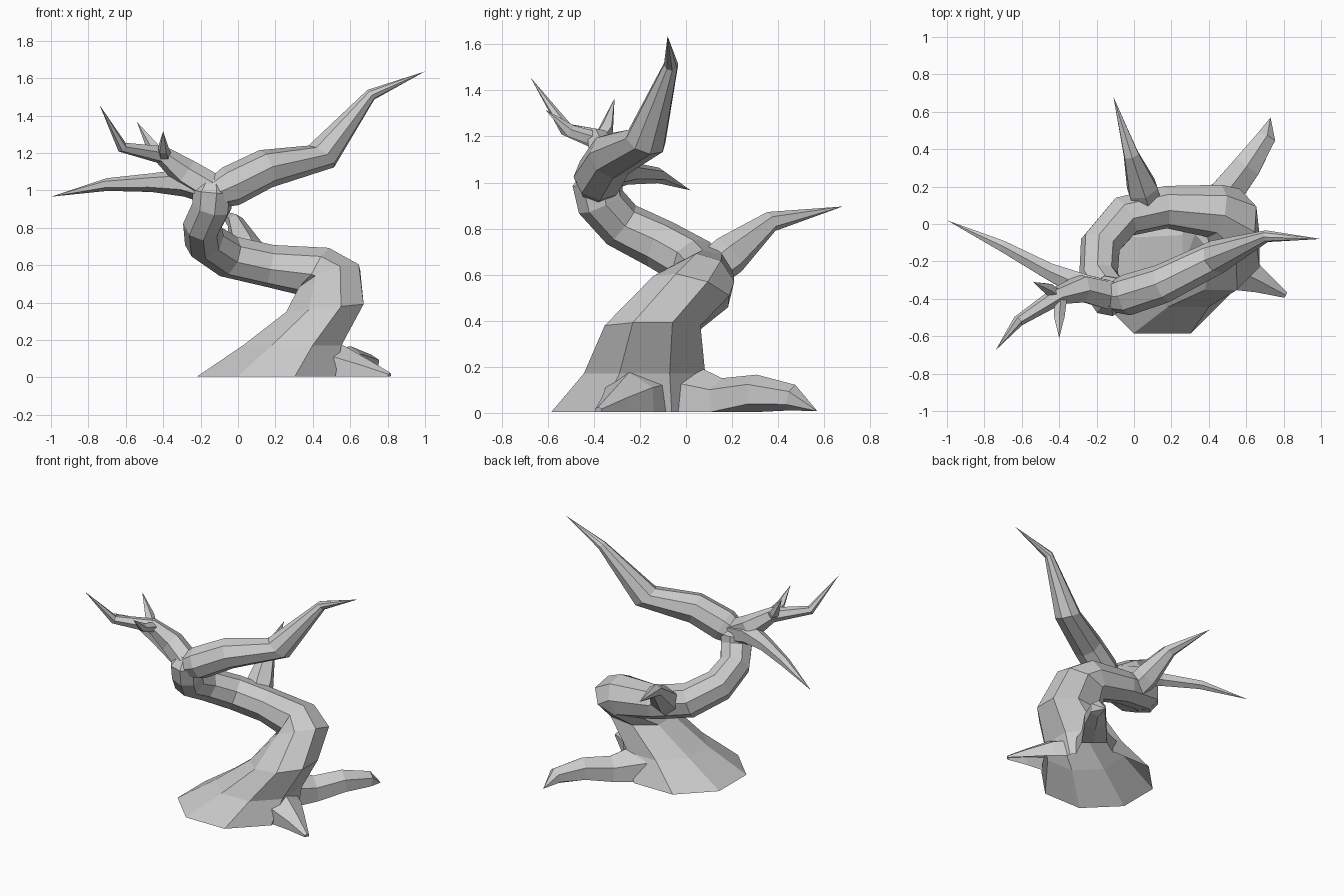
import bpy, bmesh, math
from mathutils import Vector

if "Cube" in bpy.data.objects:
    bpy.data.objects.remove(bpy.data.objects["Cube"])

FLOOR = 0.008


def tube(name, rings, sides=6, normals=None, spin=0.0):
    """Faceted limb through (x, y, z, radius) rings; radius 0 makes a point."""
    normals = normals or {}
    pts = [Vector(r[:3]) for r in rings]
    last = len(pts) - 1
    bm = bmesh.new()
    prev_n, side, loops = None, None, []
    for i, p in enumerate(pts):
        if i in normals:
            n = Vector(normals[i]).normalized()
        else:
            a = (p - pts[i - 1]).normalized() if i > 0 else Vector()
            b = (pts[i + 1] - p).normalized() if i < last else Vector()
            n = (a + b).normalized()
        if side is None:
            ref = Vector((0, 0, 1)) if abs(n.z) < 0.9 else Vector((1, 0, 0))
            side = (ref - n * ref.dot(n)).normalized()
        else:
            side = prev_n.rotation_difference(n) @ side
            side = (side - n * side.dot(n)).normalized()
        prev_n = n
        up = n.cross(side)
        r = rings[i][3]
        loop = []
        for k in range(1 if r == 0 else sides):
            a = 2 * math.pi * k / sides + spin
            co = p + (side * math.cos(a) + up * math.sin(a)) * r
            co.z = max(co.z, FLOOR)
            loop.append(bm.verts.new(co))
        loops.append(loop)
    for A, B in zip(loops, loops[1:]):
        for k in range(sides):
            j = (k + 1) % sides
            if len(B) == 1:
                bm.faces.new((A[k], A[j], B[0]))
            else:
                bm.faces.new((A[k], A[j], B[j], B[k]))
    bm.faces.new(loops[0][::-1])
    if len(loops[-1]) > 1:
        bm.faces.new(loops[-1])
    bmesh.ops.recalc_face_normals(bm, faces=bm.faces)
    mesh = bpy.data.meshes.new(name)
    bm.to_mesh(mesh)
    bm.free()
    ob = bpy.data.objects.new(name, mesh)
    bpy.context.collection.objects.link(ob)
    return ob


# Spiralling trunk: flared foot, sharp bend, loop round the back, rise to the fork
trunk = tube("tree_trunk", [
    (0.15, -0.215, 0.008, 0.40),
    (0.29, -0.18, 0.175, 0.285),
    (0.465, -0.145, 0.375, 0.225),
    (0.49, 0.02, 0.53, 0.185),
    (0.43, 0.07, 0.565, 0.145),
    (0.17, 0.09, 0.60, 0.115),
    (-0.05, 0.04, 0.65, 0.115),
    (-0.18, -0.11, 0.735, 0.11),
    (-0.19, -0.28, 0.82, 0.105),
    (-0.14, -0.37, 0.92, 0.108),
    (-0.135, -0.385, 1.00, 0.11),
    (-0.13, -0.385, 1.06, 0.06),
], sides=8, spin=math.pi / 8, normals={
    0: (0, 0, 1), 1: (0, 0, 1), 2: (-0.1, 0, 1),
    3: (-0.35, 0.25, 0.9), 4: (-0.85, 0.2, 0.4)})

limbs = [
    # Large right branch
    tube("right_branch", [
        (-0.13, -0.39, 0.985, 0.08),
        (-0.04, -0.38, 1.025, 0.11),
        (0.15, -0.32, 1.12, 0.105),
        (0.445, -0.175, 1.185, 0.092),
        (0.71, -0.065, 1.515, 0.032),
        (1.0, -0.08, 1.64, 0),
    ], sides=8, normals={3: (0.55, 0.3, 0.75)}),
    # Low left branch
    tube("low_left_branch", [
        (-0.14, -0.375, 1.01, 0.085),
        (-0.28, -0.33, 1.045, 0.075),
        (-0.46, -0.25, 1.045, 0.05),
        (-0.70, -0.12, 1.035, 0.034),
        (-1.0, 0.02, 0.97, 0),
    ]),
    # High left branch with two twigs
    tube("high_left_branch", [
        (-0.14, -0.38, 1.01, 0.085),
        (-0.28, -0.345, 1.095, 0.08),
        (-0.41, -0.385, 1.195, 0.05),
        (-0.62, -0.52, 1.235, 0.03),
        (-0.74, -0.675, 1.46, 0),
    ]),
    tube("front_twig", [
        (-0.39, -0.39, 1.19, 0.035),
        (-0.40, -0.50, 1.225, 0.03),
        (-0.40, -0.61, 1.32, 0),
    ], sides=5),
    tube("rear_twig", [
        (-0.41, -0.38, 1.19, 0.03),
        (-0.46, -0.345, 1.24, 0.033),
        (-0.54, -0.31, 1.37, 0),
    ], sides=5),
    # Stub growing out of the back of the loop
    tube("back_branch", [
        (0.075, 0.10, 0.62, 0.085),
        (0.045, 0.19, 0.69, 0.09),
        (-0.015, 0.37, 0.835, 0.045),
        (-0.11, 0.68, 0.90, 0),
    ]),
    # Roots
    tube("back_root", [
        (0.35, 0.0, 0.06, 0.17),
        (0.49, 0.16, 0.055, 0.10),
        (0.605, 0.31, 0.085, 0.085),
        (0.705, 0.46, 0.07, 0.058),
        (0.73, 0.57, 0.012, 0),
    ]),
    tube("right_root", [
        (0.34, -0.16, 0.05, 0.195),
        (0.55, -0.245, 0.05, 0.13),
        (0.68, -0.31, 0.035, 0.07),
        (0.81, -0.38, 0.012, 0.018),
    ]),
]

# Fuse everything into one skin
for limb in limbs:
    mod = trunk.modifiers.new("fuse_" + limb.name, 'BOOLEAN')
    mod.operation, mod.solver, mod.object = 'UNION', 'EXACT', limb
bpy.context.view_layer.update()
fused = bpy.data.meshes.new_from_object(
    trunk.evaluated_get(bpy.context.evaluated_depsgraph_get()))
trunk.modifiers.clear()
trunk.data = fused
for limb in limbs:
    bpy.data.objects.remove(limb)

# Hollow foot: open the underside where it meets the ground
bm = bmesh.new()
bm.from_mesh(fused)
ground = [f for f in bm.faces if all(v.co.z < FLOOR + 0.003 for v in f.verts)]
bmesh.ops.delete(bm, geom=ground, context='FACES')
bm.to_mesh(fused)
bm.free()
trunk.location.z = -FLOOR / 2
